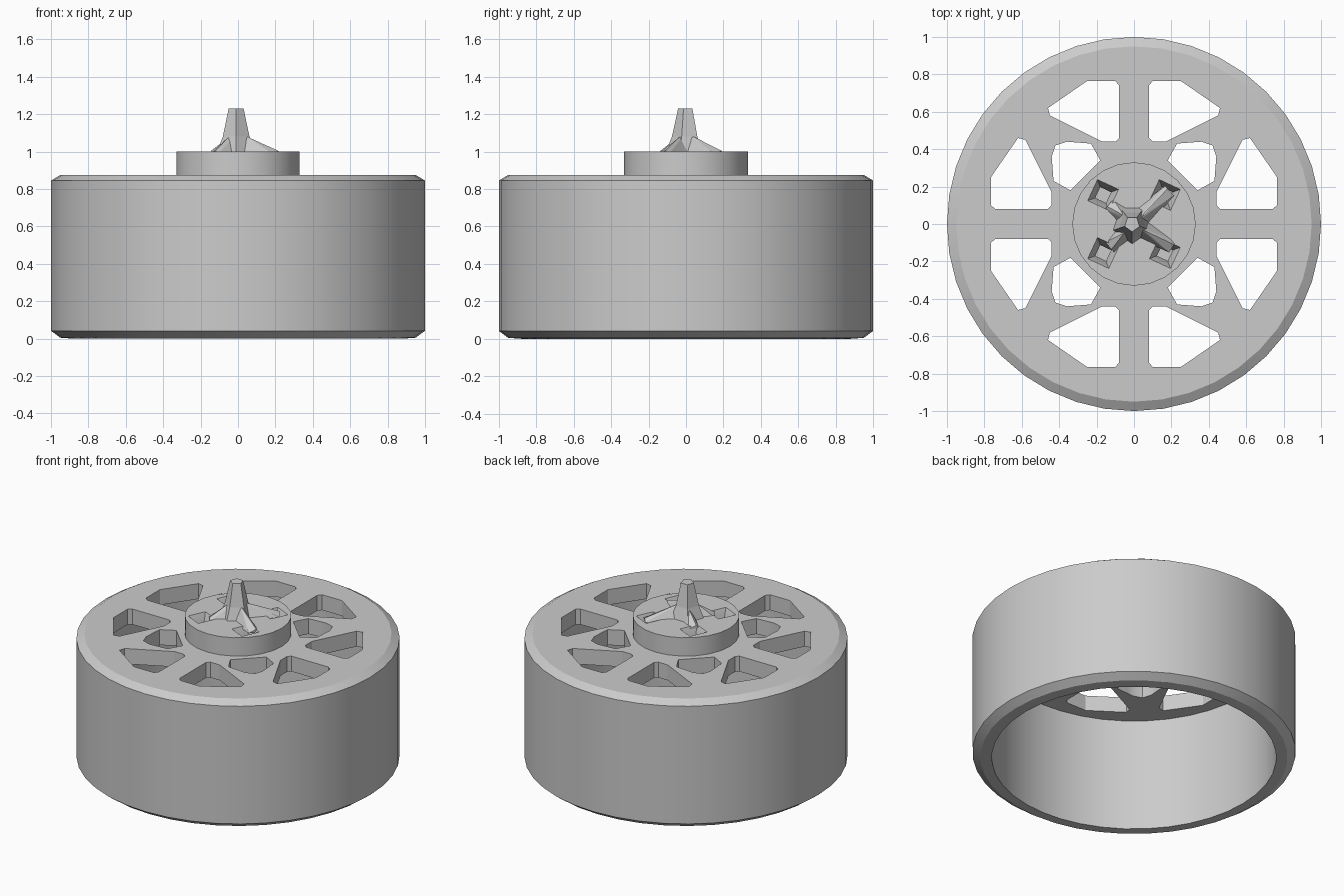
import bpy, bmesh, math
from mathutils import Vector, Matrix

old = bpy.data.objects.get("Cube")
if old:
    bpy.data.objects.remove(old, do_unlink=True)

grey = bpy.data.materials.new("plain grey")
grey.use_nodes = True
COLOUR = (0.6, 0.6, 0.6, 1)
grey.diffuse_color = COLOUR
grey.node_tree.nodes["Principled BSDF"].inputs["Base Color"].default_value = COLOUR


def finish(name, bm):
    bmesh.ops.recalc_face_normals(bm, faces=bm.faces)
    mesh = bpy.data.meshes.new(name)
    bm.to_mesh(mesh)
    bm.free()
    mesh.materials.append(grey)
    obj = bpy.data.objects.new(name, mesh)
    bpy.context.collection.objects.link(obj)
    return obj


def loft(bm, rings):
    """Skin equal rings of points and cap both ends."""
    rows = [[bm.verts.new(p) for p in ring] for ring in rings]
    n = len(rows[0])
    for a, b in zip(rows, rows[1:]):
        for i in range(n):
            j = (i + 1) % n
            bm.faces.new((a[i], a[j], b[j], b[i]))
    bm.faces.new(rows[0])
    bm.faces.new(rows[-1])


def turned(bm, profile, sides, centre=(0, 0), turn=0):
    """Revolve (radius, height) points round a vertical axis."""
    steps = [turn + math.tau * i / sides for i in range(sides)]
    loft(bm, [[(centre[0] + r * math.cos(a), centre[1] + r * math.sin(a), z)
               for a in steps] for r, z in profile])


def cut(obj, cutter):
    mod = obj.modifiers.new("openings", 'BOOLEAN')
    mod.operation = 'DIFFERENCE'
    mod.solver = 'EXACT'
    mod.object = cutter
    bpy.context.view_layer.objects.active = obj
    bpy.ops.object.modifier_apply(modifier=mod.name)


def smooth(obj, angle=25):
    bpy.ops.object.select_all(action='DESELECT')
    obj.select_set(True)
    bpy.context.view_layer.objects.active = obj
    bpy.ops.object.shade_smooth_by_angle(angle=math.radians(angle))


# Open-bottomed drum with a thick spoked top
bm = bmesh.new()
turned(bm, [(0.3, 0.875), (0.95, 0.875), (1, 0.845), (1, 0.042), (0.95, 0.005),
            (0.88, 0), (0.88, 0.77), (0.3, 0.77)], 40)
drum = finish("wheel_drum", bm)

# Raised hub
bm = bmesh.new()
turned(bm, [(0.33, 0.77), (0.33, 1)], 24)
hub = finish("hub", bm)

# Window cutters: two outer windows and one inner window per quarter
outer = [(0.44, 0.10), (0.46, 0.08), (0.74, 0.08), (0.765, 0.10),
         (0.765, 0.25), (0.62, 0.46), (0.58, 0.45), (0.44, 0.17)]
inner = [(0.42, 0.42), (0.44, 0.36), (0.43, 0.23), (0.34, 0.18),
         (0.18, 0.34), (0.23, 0.43), (0.36, 0.44)]
swapped = [(y, x) for x, y in outer]
bm = bmesh.new()
for quarter in range(4):
    spin = Matrix.Rotation(quarter * math.pi / 2, 3, 'Z')
    for shape in (outer, swapped, inner):
        loft(bm, [[spin @ Vector((x, y, z)) for x, y in shape] for z in (0.7, 0.95)])
windows = finish("window_cutter", bm)
cut(drum, windows)

# Tapered bolt holes through the hub
bm = bmesh.new()
for sx in (-1, 1):
    for sy in (-1, 1):
        turned(bm, [(0.045, 0.7), (0.045, 0.93), (0.1, 1.02)], 4,
               (0.165 * sx, 0.155 * sy), math.radians(20))
bolt_holes = finish("bolt_hole_cutter", bm)
cut(hub, bolt_holes)
for helper in (windows, bolt_holes):
    bpy.data.objects.remove(helper, do_unlink=True)
smooth(drum)
smooth(hub)

# Faceted central spike
bm = bmesh.new()
turned(bm, [(0.11, 0.99), (0.075, 1.08), (0.042, 1.23)], 5, (-0.01, 0), math.radians(54))
finish("centre_spike", bm)

# Sloping legs that brace the spike
for name, degrees, length in (("back_left_leg", 42, 0.26), ("front_left_leg", -32, 0.24),
                              ("front_right_leg", 222, 0.18), ("back_right_leg", 140, 0.17)):
    bm = bmesh.new()
    spin = Matrix.Rotation(math.radians(degrees), 3, 'Z')
    points = [(0, 0, 1.1), (0.07, 0, 1.075), (length, 0.02, 1.005)]
    points += [(x, y, 0.985) for x, y in ((0, -0.06), (0, 0.06), (length, -0.03), (length, 0.04))]
    for p in points:
        bm.verts.new(spin @ Vector(p))
    bmesh.ops.convex_hull(bm, input=bm.verts)
    finish(name, bm)
